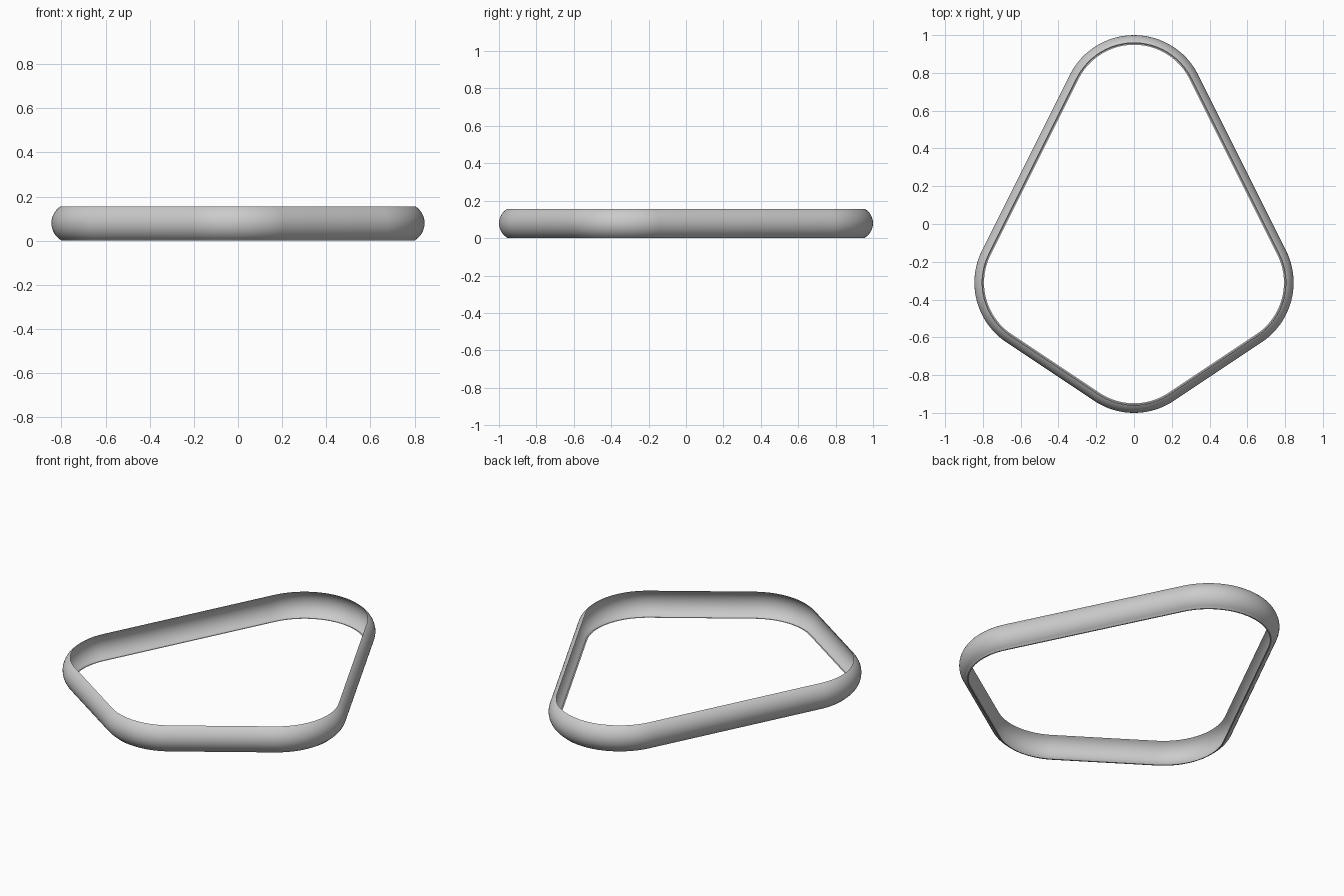
import bpy, bmesh, math
from mathutils import Vector

if "Cube" in bpy.data.objects:
    bpy.data.objects.remove(bpy.data.objects["Cube"])

H = 0.155        # band height
R = 0.38         # corner radius of the outline
BULGE = 0.041    # how far the band bows outward

# Rounded kite outline: four corner arcs, counter-clockwise from the right
corners = [Vector(c) for c in ((0.465, -0.31), (0, 0.62), (-0.465, -0.31), (0, -0.62))]
STEPS = 24


def outward(a, b):
    d = (b - a).normalized()
    return math.atan2(-d.x, d.y)


path = []        # (corner centre, outward direction)
for i, c in enumerate(corners):
    a0 = outward(corners[i - 1], c)
    a1 = outward(c, corners[(i + 1) % 4])
    sweep = (a1 - a0) % math.tau
    for k in range(STEPS + 1):
        a = a0 + sweep * k / STEPS
        path.append((c, Vector((math.cos(a), math.sin(a)))))

# Cross-section: small inward lip at the bottom, then an outward-bowed arc
Z0 = 0.004
half = (H - Z0) / 2
arc_r = (half ** 2 + BULGE ** 2) / (2 * BULGE)
limit = math.asin(half / arc_r)
profile = [(-0.051, 0.0), (-BULGE - 0.003, 0.0)]
for k in range(17):
    t = -limit + 2 * limit * k / 16
    profile.append((arc_r * math.cos(t) - arc_r, Z0 + half + arc_r * math.sin(t)))

# Sweep the section around the outline as a thin open shell
bm = bmesh.new()
rings = []
for c, n in path:
    rings.append([bm.verts.new((*(c + n * (R + off)), z)) for off, z in profile])
for i, ring in enumerate(rings):
    nxt = rings[(i + 1) % len(rings)]
    for j in range(len(profile) - 1):
        bm.faces.new((ring[j], nxt[j], nxt[j + 1], ring[j + 1]))

mesh = bpy.data.meshes.new("rounded_band")
bm.to_mesh(mesh)
bm.free()
band = bpy.data.objects.new("rounded_band", mesh)
bpy.context.collection.objects.link(band)
bpy.context.view_layer.objects.active = band
band.select_set(True)
bpy.ops.object.shade_smooth_by_angle(angle=math.radians(35))
